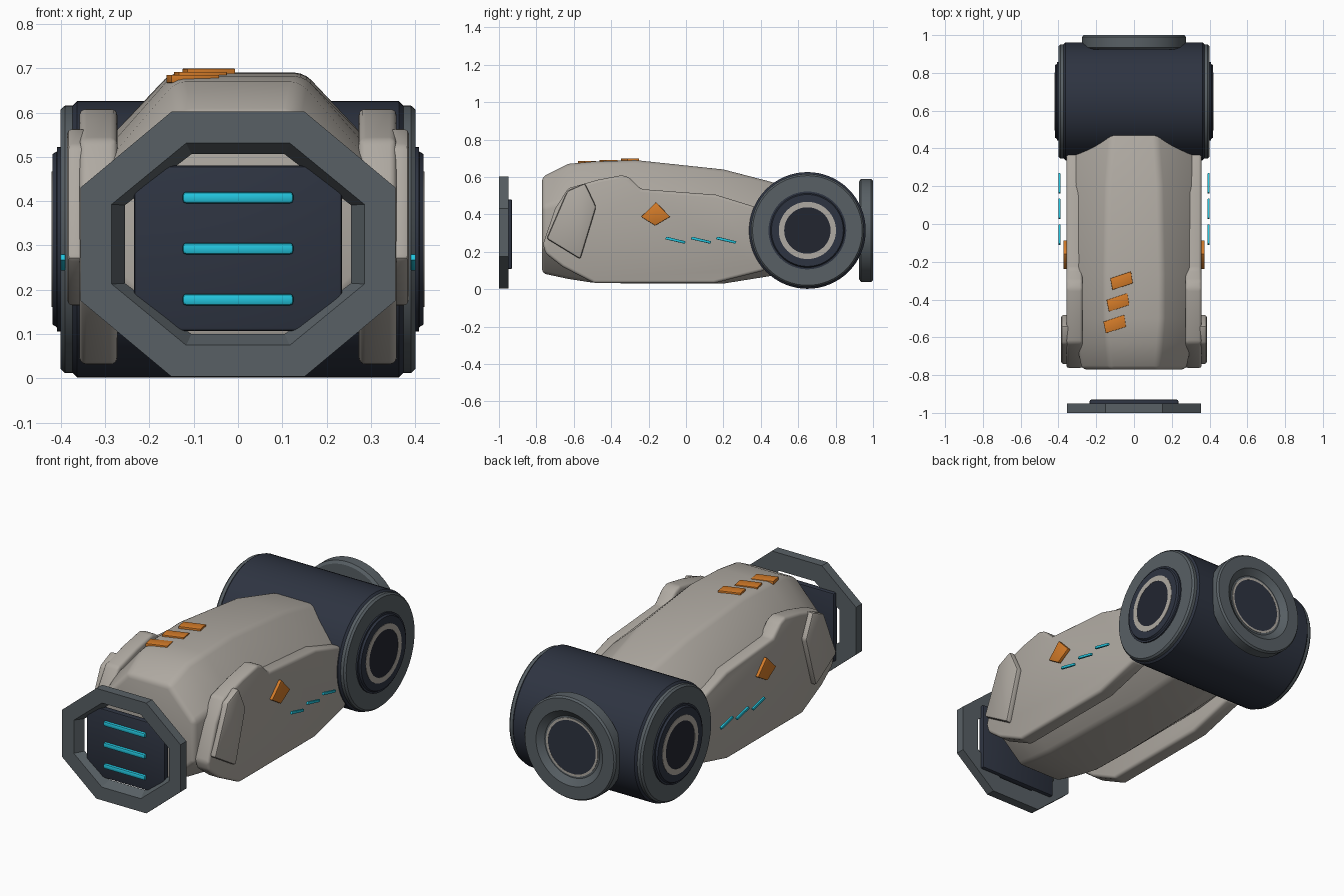
import bpy, bmesh, math
from mathutils import Vector

if "Cube" in bpy.data.objects:
    bpy.data.objects.remove(bpy.data.objects["Cube"])


def material(name, rgb):
    m = bpy.data.materials.new(name)
    m.diffuse_color = (*rgb, 1)
    m.use_nodes = True
    m.node_tree.nodes["Principled BSDF"].inputs["Base Color"].default_value = m.diffuse_color
    return m


SHELL = material("warm_grey_shell", (0.43, 0.40, 0.36))
METAL = material("slate_grey", (0.098, 0.117, 0.130))
NAVY = material("dark_navy", (0.027, 0.034, 0.053))
DEEP = material("deep_navy", (0.016, 0.019, 0.030))
CYAN = material("cyan", (0.017, 0.56, 0.73))
ORANGE = material("orange", (0.66, 0.20, 0.022))


def loft(name, rings, mat, closed=False, bevel=0.0, segs=2):
    """Skin equal-sized point loops; capped at both ends, or closed into a tube."""
    bm = bmesh.new()
    vs = [[bm.verts.new(p) for p in r] for r in rings]
    n, k = len(vs[0]), len(vs)
    for i in range(k if closed else k - 1):
        a, b = vs[i], vs[(i + 1) % k]
        for j in range(n):
            bm.faces.new((a[j], a[(j + 1) % n], b[(j + 1) % n], b[j]))
    if not closed:
        bm.faces.new(vs[0])
        bm.faces.new(vs[-1])
    bmesh.ops.recalc_face_normals(bm, faces=bm.faces[:])
    if bevel:
        sharp = [e for e in bm.edges if e.calc_face_angle(0) > math.radians(22)]
        bmesh.ops.bevel(bm, geom=sharp, offset=bevel, segments=segs, profile=0.5,
                        affect='EDGES', clamp_overlap=True)
    me = bpy.data.meshes.new(name)
    bm.to_mesh(me)
    bm.free()
    me.materials.append(mat)
    ob = bpy.data.objects.new(name, me)
    bpy.context.collection.objects.link(ob)
    bpy.ops.object.select_all(action='DESELECT')
    ob.select_set(True)
    bpy.context.view_layer.objects.active = ob
    bpy.ops.object.shade_smooth_by_angle(angle=math.radians(30))
    return ob


def side_prism(name, pts, x0, x1, mat, **kw):
    return loft(name, [[(x, y, z) for y, z in pts] for x in (x0, x1)], mat, **kw)


def lathe(name, profile, axis, centre, mat, n=64, closed=False):
    """Revolve (distance, radius) pairs around the x or y axis."""
    rings = []
    for d, r in profile:
        ring = []
        for i in range(n):
            t = 2 * math.pi * i / n
            c, s = r * math.cos(t), r * math.sin(t)
            ring.append(Vector((d, c, s) if axis == 'x' else (c, d, s)) + Vector(centre))
        rings.append(ring)
    return loft(name, rings, mat, closed=closed)


def octagon(y, hx, hz, cx, cz, zc=0.303):
    pts = [(cx, hz), (hx, cz), (hx, -cz), (cx, -hz)]
    pts += [(-a, -b) for a, b in pts]
    return [(a, y, zc + b) for a, b in pts]


# Main hull: eight-sided sections along y
# (y, top z, bottom z, top half width, side half width, upper shoulder z, lower shoulder z)
sections = [
    (-0.77, 0.60, 0.085, 0.125, 0.275, 0.44, 0.22),
    (-0.63, 0.67, 0.055, 0.14, 0.305, 0.48, 0.20),
    (-0.50, 0.682, 0.035, 0.15, 0.32, 0.49, 0.19),
    (-0.27, 0.69, 0.03, 0.15, 0.33, 0.50, 0.19),
    (0.20, 0.64, 0.03, 0.14, 0.33, 0.47, 0.19),
    (0.45, 0.575, 0.07, 0.12, 0.31, 0.42, 0.20),
    (0.60, 0.53, 0.10, 0.11, 0.28, 0.40, 0.22),
]
hull = []
for y, zt, zb, wt, ws, zu, zl in sections:
    right = [(wt, zt), (ws, zu), (ws, zl), (wt, zb)]
    left = [(-x, z) for x, z in reversed(right)]
    hull.append([(x, y, z) for x, z in right + left])
loft("hull", hull, SHELL, bevel=0.022, segs=3)

# Front bezel, screen and light bars
loft("front_bezel", [
    octagon(-1.0, 0.355, 0.299, 0.15, 0.128),
    octagon(-0.95, 0.355, 0.299, 0.15, 0.128),
    octagon(-0.95, 0.255, 0.203, 0.105, 0.088),
    octagon(-1.0, 0.285, 0.228, 0.117, 0.09)], METAL, closed=True)
loft("front_screen", [[(x, y, z) for x, z in
                       ((-0.235, 0.107), (0.235, 0.107), (0.235, 0.48), (-0.235, 0.48))]
                      for y in (-0.965, -0.93)], NAVY, bevel=0.008)
for i, z in enumerate((0.178, 0.293, 0.408)):
    h = 0.013
    loft(f"screen_bar_{i}", [[(x, -0.966 + a, z + b) for a, b in
                              ((-h, -h), (h, -h), (h, h), (-h, h))]
                             for x in (-0.125, 0.125)], CYAN, bevel=0.008)

# Rear drum
AXLE = (0, 0.649, 0.314)
lathe("rear_drum", [(-0.375, 0.300), (-0.363, 0.312), (0.363, 0.312), (0.375, 0.300)],
      'x', AXLE, NAVY)

pod = [(-0.765, 0.24), (-0.70, 0.43), (-0.63, 0.54), (-0.47, 0.585), (-0.34, 0.61),
       (-0.30, 0.595), (-0.24, 0.535), (0.16, 0.505), (0.42, 0.425), (0.42, 0.10),
       (0.15, 0.032), (-0.49, 0.032), (-0.66, 0.12), (-0.75, 0.19)]
cheek = [(-0.745, 0.27), (-0.565, 0.16), (-0.48, 0.44), (-0.54, 0.567), (-0.635, 0.525)]
diamond = [(-0.16, 0.465), (-0.085, 0.387), (-0.165, 0.34), (-0.24, 0.387)]

for s, side in ((1, "right"), (-1, "left")):
    # Side armour, cheek plate and badge
    side_prism(f"side_pod_{side}", pod, s * 0.272, s * 0.358, SHELL, bevel=0.016, segs=3)
    side_prism(f"cheek_plate_{side}", cheek, s * 0.34, s * 0.386, SHELL, bevel=0.012)
    side_prism(f"side_diamond_{side}", diamond, s * 0.35, s * 0.374, ORANGE, bevel=0.003)
    # Slanted side lights
    for i, yc in enumerate((-0.057, 0.08, 0.215)):
        dash = [(yc - 0.055, 0.267), (yc + 0.05, 0.243), (yc + 0.055, 0.256), (yc - 0.048, 0.281)]
        side_prism(f"side_light_{side}_{i}", dash, s * 0.389, s * 0.401, CYAN, bevel=0.003)
    # Drum end: rim, hub, pale ring, dark centre
    lathe(f"drum_rim_{side}", [(s * 0.36, 0.302), (s * 0.390, 0.302), (s * 0.400, 0.293)],
          'x', AXLE, METAL)
    lathe(f"drum_hub_{side}", [(s * 0.38, 0.208), (s * 0.408, 0.208), (s * 0.409, 0.198),
                               (s * 0.419, 0.192)], 'x', AXLE, NAVY)
    lathe(f"hub_ring_{side}", [(s * 0.41, 0.153), (s * 0.421, 0.153), (s * 0.421, 0.124),
                               (s * 0.41, 0.124)], 'x', AXLE, SHELL, closed=True)
    lathe(f"hub_centre_{side}", [(s * 0.41, 0.124), (s * 0.420, 0.124)], 'x', AXLE, DEEP)

# Rear thruster disc with dished middle
REAR = (0, 0, 0.314)
lathe("rear_disc", [(0.925, 0.26), (0.935, 0.275), (0.99, 0.275), (1.0, 0.267),
                    (1.0, 0.20), (0.975, 0.165)], 'y', REAR, METAL)
lathe("rear_ring", [(0.97, 0.155), (0.978, 0.155), (0.978, 0.143), (0.97, 0.143)],
      'y', REAR, SHELL, closed=True)
lathe("rear_centre", [(0.97, 0.143), (0.9775, 0.143)], 'y', REAR, NAVY)

# Three slanted tabs on the roof
for i, (xc, yc, z) in enumerate(((-0.066, -0.30, 0.699), (-0.085, -0.415, 0.692),
                                 (-0.102, -0.53, 0.685))):
    tab = [(-0.060, 0.012), (0.050, 0.049), (0.060, -0.014), (-0.048, -0.049)]
    loft(f"roof_tab_{i}", [[(xc + a, yc + b, h) for a, b in tab] for h in (z - 0.018, z)],
         ORANGE, bevel=0.002)
